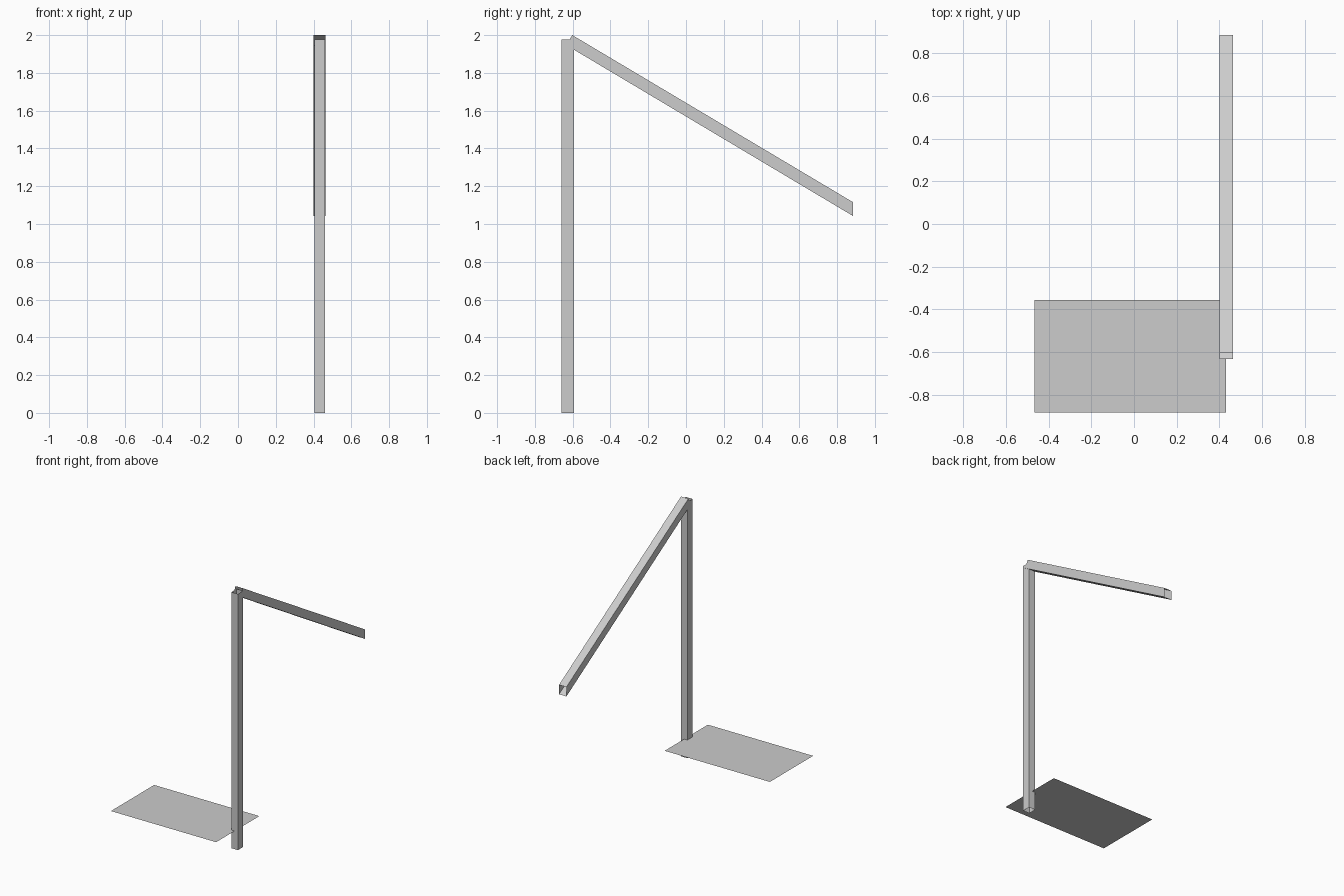
import bpy
import bmesh
from mathutils import Vector

cube = bpy.data.objects.get("Cube")
if cube:
    bpy.data.objects.remove(cube, do_unlink=True)

# One plain grey for every part
GREY = (0.604, 0.604, 0.604, 1.0)
grey = bpy.data.materials.new("light grey")
grey.use_nodes = True
grey.diffuse_color = GREY
grey.node_tree.nodes["Principled BSDF"].inputs["Base Color"].default_value = GREY


def finish(name, bm):
    mesh = bpy.data.meshes.new(name)
    bm.to_mesh(mesh)
    bm.free()
    mesh.materials.append(grey)
    obj = bpy.data.objects.new(name, mesh)
    bpy.context.collection.objects.link(obj)
    return obj


def open_tube(name, x0, x1, start, end):
    """Thin square tube, open at both ends; start and end are pairs of (y, z)."""
    bm = bmesh.new()
    rings = []
    for (ya, za), (yb, zb) in (start, end):
        corners = ((x0, ya, za), (x1, ya, za), (x1, yb, zb), (x0, yb, zb))
        rings.append([bm.verts.new(c) for c in corners])
    for i in range(4):
        j = (i + 1) % 4
        bm.faces.new((rings[0][i], rings[0][j], rings[1][j], rings[1][i]))
    # Turn every wall outward
    centre = sum((v.co for v in bm.verts), Vector()) / 8
    bm.normal_update()
    for face in bm.faces:
        if face.normal.dot(face.calc_center_median() - centre) < 0:
            face.normal_flip()
    return finish(name, bm)


def flat_sheet(name, x0, x1, y0, y1, z):
    bm = bmesh.new()
    corners = ((x0, y0), (x1, y0), (x1, y1), (x0, y1))
    bm.faces.new([bm.verts.new((x, y, z)) for x, y in corners])
    return finish(name, bm)


# Upright post
open_tube("post", 0.404, 0.46,
          ((-0.658, 0), (-0.594, 0)), ((-0.658, 1.976), (-0.594, 1.976)))

# Sloping arm: square cut at the top, upright cut at the far end
open_tube("sloping_arm", 0.401, 0.464,
          ((-0.634, 1.947), (-0.602, 2.0)), ((0.885, 1.042), (0.885, 1.115)))

# Flat shelf meeting the post, with a tiny square tab
SHELF_Z = 0.14
flat_sheet("shelf", -0.466, 0.432, -0.884, -0.357, SHELF_Z)
flat_sheet("shelf_tab", 0.34, 0.356, -0.48, -0.464, SHELF_Z + 0.002)
